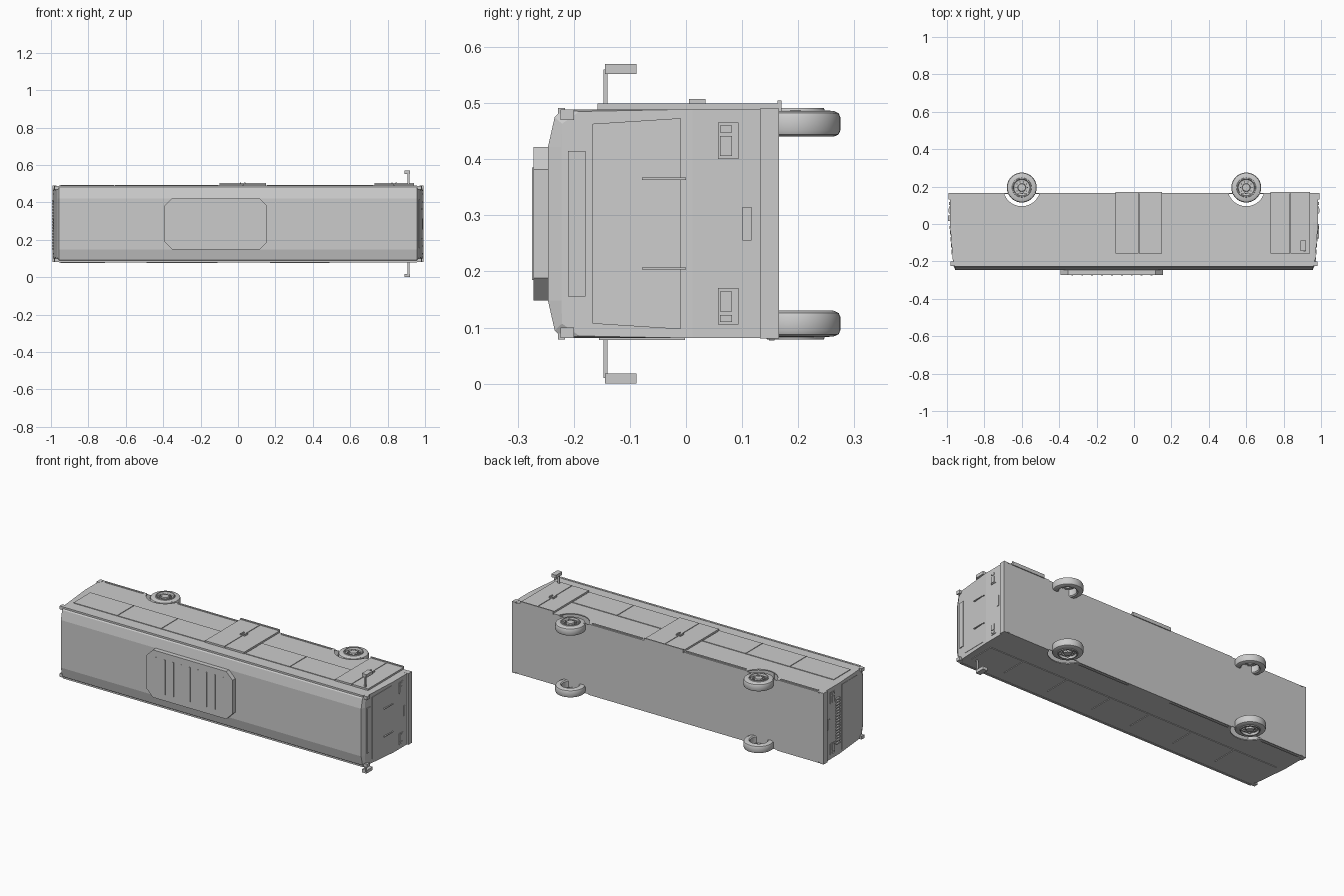
import bpy, bmesh, math
from mathutils import Vector

if "Cube" in bpy.data.objects:
    bpy.data.objects.remove(bpy.data.objects["Cube"])

ZC = 0.285           # mid plane of the vehicle, which lies on its side
SIDES = (1, -1)


def finish(name, bm, smooth=False):
    bmesh.ops.recalc_face_normals(bm, faces=bm.faces)
    me = bpy.data.meshes.new(name)
    bm.to_mesh(me)
    bm.free()
    ob = bpy.data.objects.new(name, me)
    bpy.context.collection.objects.link(ob)
    if smooth:
        bpy.ops.object.select_all(action='DESELECT')
        ob.select_set(True)
        bpy.context.view_layer.objects.active = ob
        bpy.ops.object.shade_smooth_by_angle(angle=math.radians(35))
    return ob


def boxes(name, dims, sides=(1,)):
    """Boxes (x0, x1, y0, y1, w0, w1); w is measured from the mid plane."""
    bm = bmesh.new()
    for x0, x1, y0, y1, w0, w1 in dims:
        for s in sides:
            vs = bmesh.ops.create_cube(bm, size=1)['verts']
            for v in vs:
                v.co = Vector(((x0 + x1) / 2 + v.co.x * (x1 - x0),
                               (y0 + y1) / 2 + v.co.y * (y1 - y0),
                               ZC + s * ((w0 + w1) / 2 + v.co.z * (w1 - w0))))
    return finish(name, bm)


def prism(bm, pts, offset):
    f = bm.faces.new([bm.verts.new(p) for p in pts])
    if offset:
        ext = bmesh.ops.extrude_face_region(bm, geom=[f])['geom']
        bmesh.ops.translate(bm, vec=offset, verts=[g for g in ext if isinstance(g, bmesh.types.BMVert)])


# Roof: chamfered profile swept along the length
half = [(-0.22, 0.204), (-0.234, 0.19), (-0.246, 0.137)]
roof = half + [(y, -w) for y, w in reversed(half)]
bm = bmesh.new()
rows = [[bm.verts.new((x, y, ZC + w)) for y, w in roof] for x in (-0.957, 0.957)]
for i in range(len(roof) - 1):
    bm.faces.new((rows[0][i], rows[0][i + 1], rows[1][i + 1], rows[1][i]))
finish("roof", bm)

# Side walls with open wheel arches
outline = [(-0.957, -0.22), (-0.957, 0.165)]
for cx in (-0.6, 0.6):
    a0 = math.asin(0.03 / 0.1)
    for i in range(21):
        a = math.pi - a0 - (math.pi - 2 * a0) * i / 20
        outline.append((cx + 0.1 * math.cos(a), 0.195 - 0.1 * math.sin(a)))
outline += [(0.957, 0.165), (0.957, -0.22)]
bm = bmesh.new()
for s in SIDES:
    prism(bm, [(x, y, ZC + s * 0.204) for x, y in outline], (0, 0, -s * 0.006))
finish("side_walls", bm)

# Floor plate
boxes("floor", [(-0.98, 0.98, 0.161, 0.165, -0.2, 0.2)])

# Front and rear caps: raked end faces blended to the body section
ring_a = [(-0.246, 0.137), (-0.234, 0.19), (-0.22, 0.204), (0.012, 0.204), (0.165, 0.204)]
ring_b = [(-0.222, 0.137, 0.966), (-0.221, 0.178, 0.966), (-0.19, 0.2, 0.969),
          (0.012, 0.204, 0.985), (0.165, 0.204, 0.985)]
for e, name in ((1, "front_cap"), (-1, "rear_cap")):
    bm = bmesh.new()
    A = [[bm.verts.new((e * 0.955, y, ZC + s * w)) for y, w in ring_a] for s in SIDES]
    B = [[bm.verts.new((e * x, y, ZC + s * w)) for y, w, x in ring_b] for s in SIDES]
    for i in range(4):
        for k in (0, 1):
            bm.faces.new((A[k][i], A[k][i + 1], B[k][i + 1], B[k][i]))
        bm.faces.new((B[0][i], B[0][i + 1], B[1][i + 1], B[1][i]))
    bm.faces.new((A[0][0], B[0][0], B[1][0], A[1][0]))
    finish(name, bm)
    # Bumper, tapered window pane following the rake, and lights
    X = lambda a, b: (min(e * a, e * b), max(e * a, e * b))
    boxes(name.replace("cap", "bumper"), [X(0.97, 0.993) + (0.132, 0.166, -0.205, 0.205)])
    bm = bmesh.new()
    prism(bm, [(e * 0.972, -0.167, ZC - 0.178), (e * 0.9845, -0.01, ZC - 0.188),
               (e * 0.9845, -0.01, ZC + 0.188), (e * 0.972, -0.167, ZC + 0.178)], (e * 0.002, 0, 0))
    finish(name.replace("cap", "window"), bm)
    boxes(name.replace("cap", "lights"),
          [X(0.98, 0.988) + (0.057, 0.094, 0.115, 0.18),
           X(0.985, 0.991) + (0.061, 0.082, 0.121, 0.156),
           X(0.985, 0.991) + (0.061, 0.082, 0.163, 0.175)], SIDES)
    boxes(name.replace("cap", "plate"), [X(0.98, 0.988) + (0.101, 0.117, -0.03, 0.03)])

# Front display, wipers and rear louvres
boxes("display_panel", [(0.96, 0.973, -0.21, -0.179, -0.13, 0.13)])
boxes("wipers", [(0.98, 0.99, -0.078, 0.0, 0.078, 0.082)], SIDES)
boxes("rear_louvres", [(-0.995, -0.98, 0.015, 0.045, -0.136 + i * 0.016, -0.128 + i * 0.016)
                       for i in range(17)])

# Gutter rails along both roof edges, and corner end trims
boxes("roof_rails", [(-0.957, 0.957, -0.228, -0.216, 0.196, 0.206)], SIDES)
boxes("corner_trims", [(e * 0.967 - 0.013, e * 0.967 + 0.013, -0.224, -0.2, 0.185, 0.204)
                       for e in (-1, 1)], SIDES)

# Window panes along both sides
spans = [(-0.94, -0.662), (-0.658, -0.382), (-0.378, -0.105), (0.155, 0.438), (0.442, 0.725)]
win = [(a, b, -0.155, -0.002, 0.2, 0.2075) for a, b in spans]
boxes("side_windows_door_side", win)
boxes("side_windows_far_side", win + [(-0.1, 0.15, -0.155, -0.002, 0.2, 0.2075),
                                      (0.73, 0.94, -0.155, -0.002, 0.2, 0.2075)], (-1,))
# Rub strips between the wheels
boxes("rub_strips", [(-0.49, -0.11, 0.148, 0.158, 0.2, 0.208), (0.17, 0.49, 0.148, 0.158, 0.2, 0.208),
                     (-0.95, -0.71, 0.148, 0.158, 0.2, 0.208)], SIDES)

# Doors with two leaves, step edge and handles
doors = []
for a, b in ((-0.1, 0.15), (0.73, 0.94)):
    m = (a + b) / 2
    doors += [(a, m - 0.002, -0.158, 0.163, 0.2, 0.214), (m + 0.002, b, -0.158, 0.163, 0.2, 0.214),
              (a, b, 0.163, 0.17, 0.2, 0.22),
              (m - 0.015, m - 0.008, 0.005, 0.035, 0.213, 0.222),
              (m + 0.008, m + 0.015, 0.005, 0.035, 0.213, 0.222)]
boxes("doors", doors)

# Roof unit: chamfered slab with cooling ribs
x0, x1, w, c = -0.392, 0.155, 0.137, 0.04
oct_pts = [(x0 + c, -w), (x1 - c, -w), (x1, -w + c), (x1, w - c),
           (x1 - c, w), (x0 + c, w), (x0, w - c), (x0, -w + c)]
bm = bmesh.new()
prism(bm, [(x, -0.24, ZC + z) for x, z in oct_pts], (0, -0.032, 0))
finish("roof_unit", bm)
boxes("roof_unit_ribs", [(-0.335 + i * 0.053, -0.325 + i * 0.053, -0.2745, -0.27, -0.1, 0.1)
                         for i in range(9)])

# Mirrors on arms
boxes("mirror_arms", [(0.905, 0.917, -0.147, -0.14, 0.2, 0.275)], SIDES)
boxes("mirror_heads", [(0.89, 0.92, -0.144, -0.088, 0.267, 0.285)], SIDES)

# Wheels: lathed tyre and dished rim, hub bolts on a circle
tyre = [(0.046, 0.16), (0.052, 0.155), (0.068, 0.155), (0.077, 0.159), (0.08, 0.166), (0.08, 0.19),
        (0.077, 0.197), (0.068, 0.201), (0.052, 0.202)]
rim = [(0.053, 0.2), (0.051, 0.206), (0.046, 0.206), (0.043, 0.194), (0.034, 0.191),
       (0.022, 0.193), (0.02, 0.203), (0.0, 0.204)]


def lathe(bm, prof, cx, s, n=40):
    vs = [bm.verts.new((cx + r, 0.195, ZC + s * h)) for r, h in prof]
    es = [bm.edges.new(p) for p in zip(vs, vs[1:])]
    bmesh.ops.spin(bm, geom=vs + es, cent=(cx, 0.195, ZC), axis=(0, 0, 1),
                   angle=math.tau, steps=n, use_duplicate=False)
    bmesh.ops.remove_doubles(bm, verts=bm.verts, dist=1e-5)


for cx, end in ((-0.6, "rear"), (0.6, "front")):
    for s, side in ((1, "door_side"), (-1, "far_side")):
        for part, prof in (("tyre", tyre + [(0.046, 0.198), (0.046, 0.16)]), ("rim", rim)):
            bm = bmesh.new()
            lathe(bm, prof, cx, s)
            finish(f"{end}_{side}_{part}", bm, True)
        bolts = []
        for i in range(10):
            a = math.tau * i / 10
            bx, by = cx + 0.031 * math.cos(a), 0.195 + 0.031 * math.sin(a)
            bolts.append((bx - 0.003, bx + 0.003, by - 0.003, by + 0.003, 0.188, 0.2))
        boxes(f"{end}_{side}_bolts", bolts, (s,))
